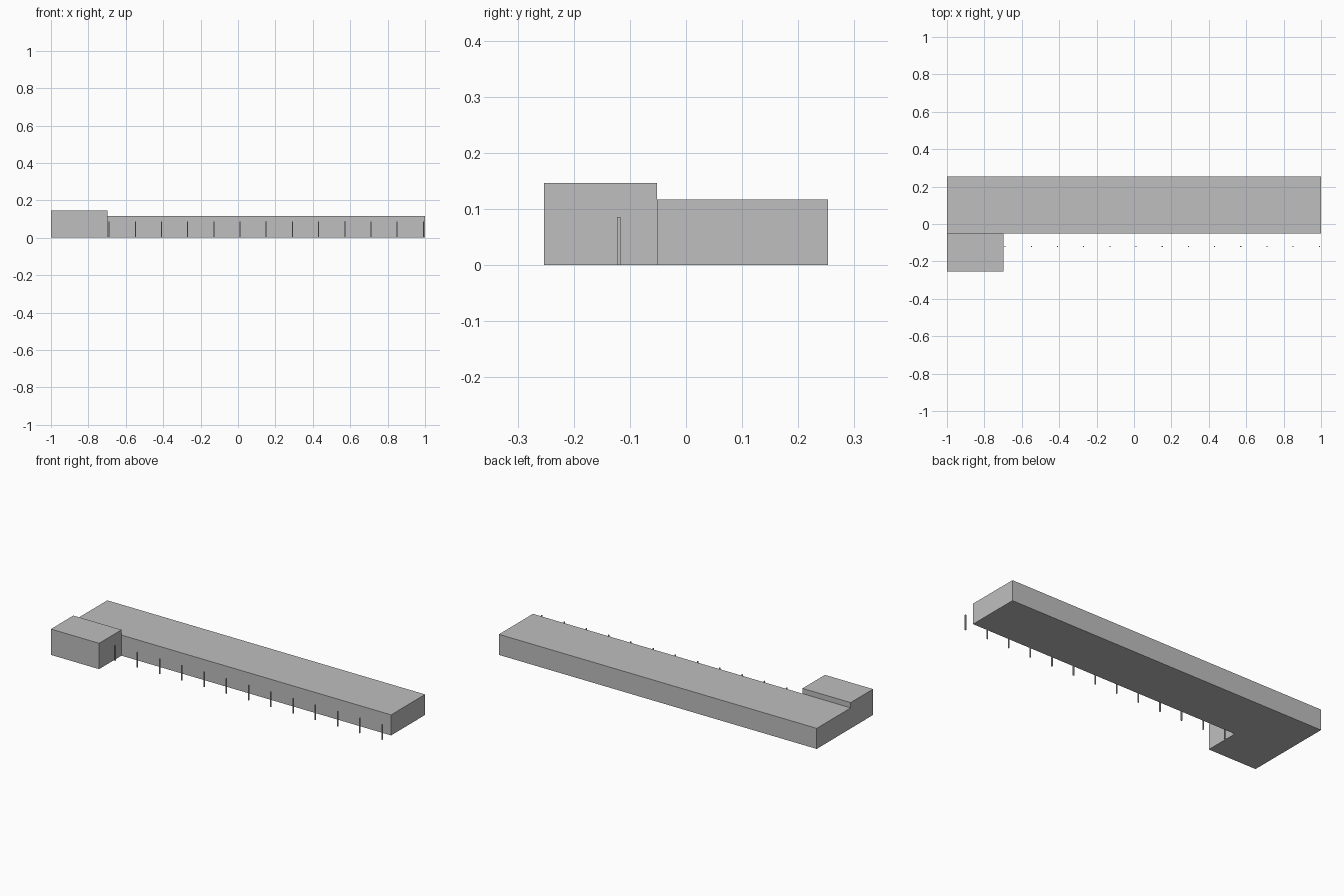
import bpy
import bmesh
from mathutils import Vector

default = bpy.data.objects.get("Cube")
if default:
    bpy.data.objects.remove(default, do_unlink=True)

# One plain grey for the whole building
grey = bpy.data.materials.new("light_grey")
grey.use_nodes = True
colour = (0.52, 0.52, 0.52, 1)
grey.diffuse_color = colour
grey.node_tree.nodes["Principled BSDF"].inputs["Base Color"].default_value = colour


def box(name, low, high):
    """Add a flat-faced box between two opposite corners."""
    low, high = Vector(low), Vector(high)
    centre = (low + high) / 2
    bm = bmesh.new()
    bmesh.ops.create_cube(bm, size=1)
    bmesh.ops.scale(bm, vec=high - low, verts=bm.verts)
    mesh = bpy.data.meshes.new(name)
    bm.to_mesh(mesh)
    bm.free()
    mesh.materials.append(grey)
    obj = bpy.data.objects.new(name, mesh)
    obj.location = centre
    bpy.context.collection.objects.link(obj)
    return obj


DEPTH = 0.253
JOIN_Y = -0.052

# Long main hall and the taller block at its front corner
box("main_hall", (-1, JOIN_Y, 0), (1, DEPTH, 0.117))
box("corner_block", (-1, -DEPTH, 0), (-0.697, JOIN_Y, 0.147))

# Row of slim posts along the front, running on into the corner block
POST_Y, POST_HALF, POST_HEIGHT = -0.12, 0.003, 0.086
for i in range(15):
    x = 0.991 - 0.14 * i
    box(f"front_post_{i + 1}",
        (x - POST_HALF, POST_Y - POST_HALF, 0),
        (x + POST_HALF, POST_Y + POST_HALF, POST_HEIGHT))
